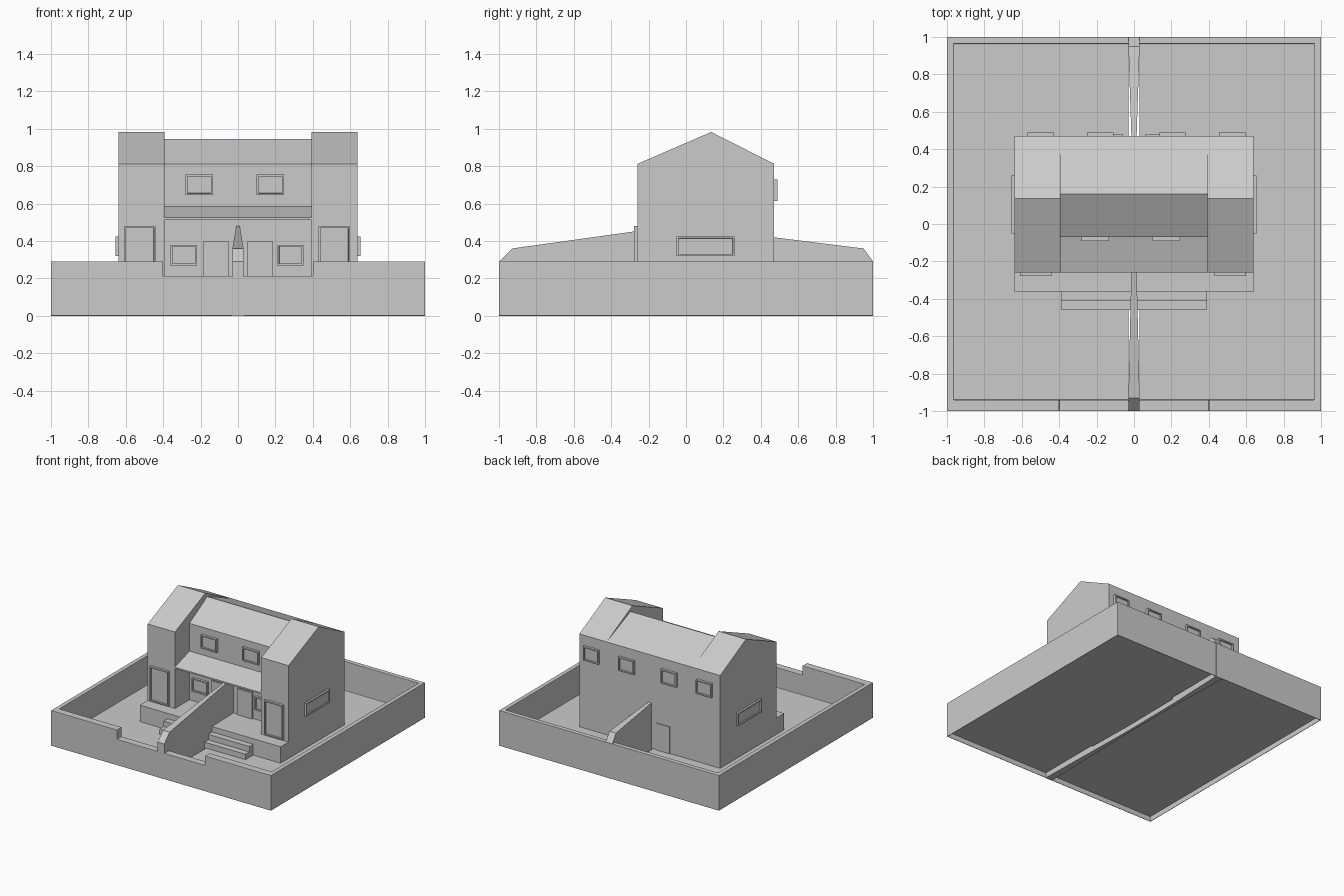
import bpy, bmesh

if "Cube" in bpy.data.objects:
    bpy.data.objects.remove(bpy.data.objects["Cube"])


def finish(name, bm):
    bmesh.ops.recalc_face_normals(bm, faces=bm.faces)
    me = bpy.data.meshes.new(name)
    bm.to_mesh(me)
    bm.free()
    ob = bpy.data.objects.new(name, me)
    bpy.context.collection.objects.link(ob)
    return ob


def box(name, x0, x1, y0, y1, z0, z1):
    return prism(name, [(y0, z0), (y1, z0), (y1, z1), (y0, z1)], x0, x1)


def prism(name, profile, x0, x1):
    """Extrude a (y, z) profile along x."""
    bm = bmesh.new()
    f = bm.faces.new([bm.verts.new((x0, y, z)) for y, z in profile])
    ext = bmesh.ops.extrude_face_region(bm, geom=[f])
    for v in ext["geom"]:
        if isinstance(v, bmesh.types.BMVert):
            v.co.x = x1
    return finish(name, bm)


def cut(ob, cutter):
    cutter.hide_render = True
    cutter.hide_set(True)
    m = ob.modifiers.new("cut", "BOOLEAN")
    m.operation = "DIFFERENCE"
    m.solver = "EXACT"
    m.object = cutter


def framed(name, axis, sign, plane, u0, u1, z0, z1, depth=0.02, rim=0.014):
    """Raised frame with a recessed pane on a wall facing sign * axis."""
    bm = bmesh.new()
    d0, d1 = plane - sign * 0.01, plane + sign * depth
    place = (lambda u, d, z: (u, d, z)) if axis == "y" else (lambda u, d, z: (d, u, z))
    ring = [(u0, z0), (u1, z0), (u1, z1), (u0, z1)]
    back = [bm.verts.new(place(u, d0, z)) for u, z in ring]
    front = [bm.verts.new(place(u, d1, z)) for u, z in ring]
    for i in range(4):
        j = (i + 1) % 4
        bm.faces.new([back[i], back[j], front[j], front[i]])
    bm.faces.new(back[::-1])
    pane = bm.faces.new(front)
    bmesh.ops.recalc_face_normals(bm, faces=bm.faces)
    if rim:
        bmesh.ops.inset_individual(bm, faces=[pane], thickness=rim)
        ext = bmesh.ops.inset_individual(bm, faces=[pane], thickness=0.001)
        for v in pane.verts:
            v.co[1 if axis == "y" else 0] -= sign * depth * 0.6
    return finish(name, bm)


FLOOR, PORCH = 0.05, 0.185

# Walled yard: hollow above and below the floor, slit down the middle
yard = box("yard_wall", -1, 1, -1, 1, 0, 0.29)
cut(yard, box("yard_hollow", -0.965, 0.965, -0.94, 0.963, FLOOR, 0.5))
cut(yard, box("underside_hollow", -0.995, 0.995, -0.995, 0.995, -0.1, FLOOR - 0.008))
cut(yard, box("gate_notch", -0.4, 0.4, -1.1, -0.92, 0.213, 0.5))
cut(yard, box("centre_slit", -0.03, 0.03, -1.1, 1.1, -0.2, 0.6))
bev = yard.modifiers.new("soft_edges", "BEVEL")
bev.width = 0.006
bev.segments = 2
bev.limit_method = "ANGLE"

# Dividing wall, tapered in plan towards the house: y, top z, half width
stations = [(-1, 0.29, 0.03), (-0.93, 0.36, 0.03), (-0.07, 0.48, 0.01),
            (0.47, 0.42, 0.014), (0.95, 0.36, 0.03), (1, 0.29, 0.03)]
bm = bmesh.new()
rings = [[bm.verts.new(c) for c in ((-w, y, 0), (w, y, 0), (w, y, z), (-w, y, z))]
         for y, z, w in stations]
for a, b in zip(rings, rings[1:]):
    for i in range(4):
        j = (i + 1) % 4
        bm.faces.new([a[i], a[j], b[j], b[i]])
bm.faces.new(rings[0])
bm.faces.new(rings[-1])
finish("dividing_wall", bm)

# House: middle block, gabled end blocks, porch roof
base = FLOOR - 0.008
prism("house_middle", [(-0.07, base), (0.47, base), (0.47, 0.813),
                       (0.16, 0.945), (-0.07, 0.813)], -0.392, 0.392)
for s, side in ((-1, "left"), (1, "right")):
    prism(side + "_end_block", [(-0.258, base), (0.47, base), (0.47, 0.813),
                                (0.135, 0.983), (-0.258, 0.813)], s * 0.392, s * 0.64)
prism("porch_roof", [(-0.26, 0.513), (-0.06, 0.573), (-0.06, 0.588), (-0.26, 0.525)],
      -0.392, 0.392)

# Porch and steps
box("porch", -0.64, 0.64, -0.36, -0.06, base, PORCH)
for i in range(2):
    y = -0.41 - 0.05 * i
    box(f"step_{i + 1}", -0.39, 0.39, y, -0.35, base, PORCH - 0.045 * (i + 1))

# Front and back openings
for x in (-0.28, 0.1):
    framed("upper_front_window", "y", -1, -0.07, x, x + 0.145, 0.645, 0.755)
for x in (-0.36, 0.21):
    framed("lower_front_window", "y", -1, -0.07, x, x + 0.14, 0.27, 0.38)
for x in (-0.185, 0.05):
    framed("front_door", "y", -1, -0.07, x, x + 0.135, PORCH, 0.4, 0.012, 0)
for x in (-0.61, 0.43):
    framed("end_block_window", "y", -1, -0.258, x, x + 0.17, PORCH + 0.01, 0.48)
for x in (-0.57, -0.25, 0.135, 0.455):
    framed("back_window", "y", 1, 0.47, x, x + 0.14, 0.615, 0.73)
for x in (-0.185, 0.06):
    framed("back_door", "y", 1, 0.47, x, x + 0.125, FLOOR, 0.27, 0.008, 0)

# Side windows
for s in (-1, 1):
    framed("side_window", "x", s, s * 0.64, -0.05, 0.26, 0.32, 0.425, 0.016)
